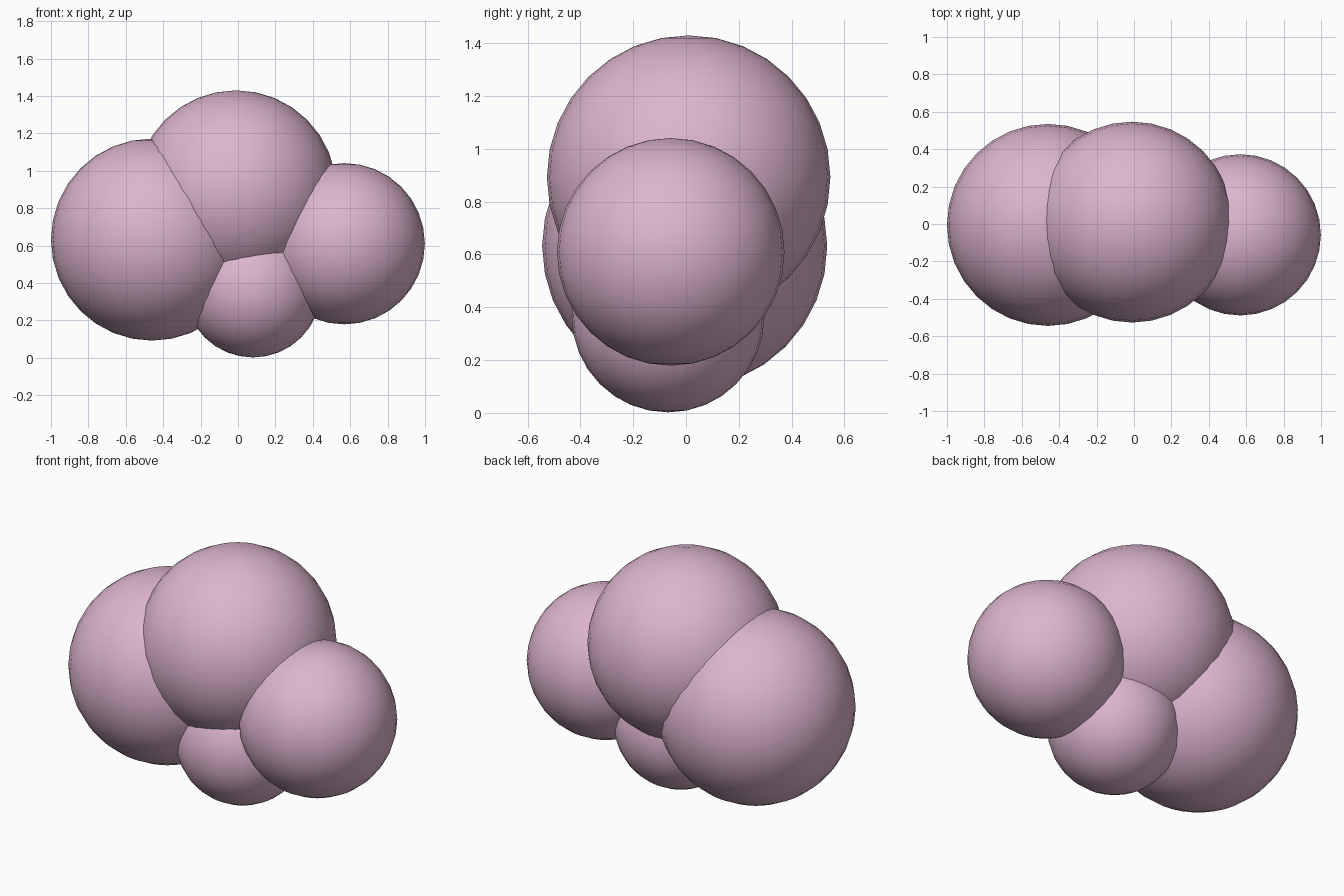
import bpy

if "Cube" in bpy.data.objects:
    bpy.data.objects.remove(bpy.data.objects["Cube"])

# Shared soft pink material
pink = bpy.data.materials.new("pink")
pink.diffuse_color = (0.72, 0.46, 0.62, 1)
pink.use_nodes = True
pink.node_tree.nodes["Principled BSDF"].inputs["Base Color"].default_value = pink.diffuse_color


def puff(name, center, radius):
    """One smooth round lobe of the cluster."""
    bpy.ops.mesh.primitive_uv_sphere_add(segments=32, ring_count=16,
                                         radius=radius, location=center)
    obj = bpy.context.object
    obj.name = name
    obj.data.materials.append(pink)
    bpy.ops.object.shade_smooth()
    return obj


# Four overlapping lobes
puff("left_lobe", (-0.46, -0.005, 0.632), 0.54)
puff("top_lobe", (-0.01, 0.01, 0.893), 0.537)
puff("right_lobe", (0.568, -0.058, 0.61), 0.431)
puff("bottom_lobe", (0.08, -0.068, 0.367), 0.365)
